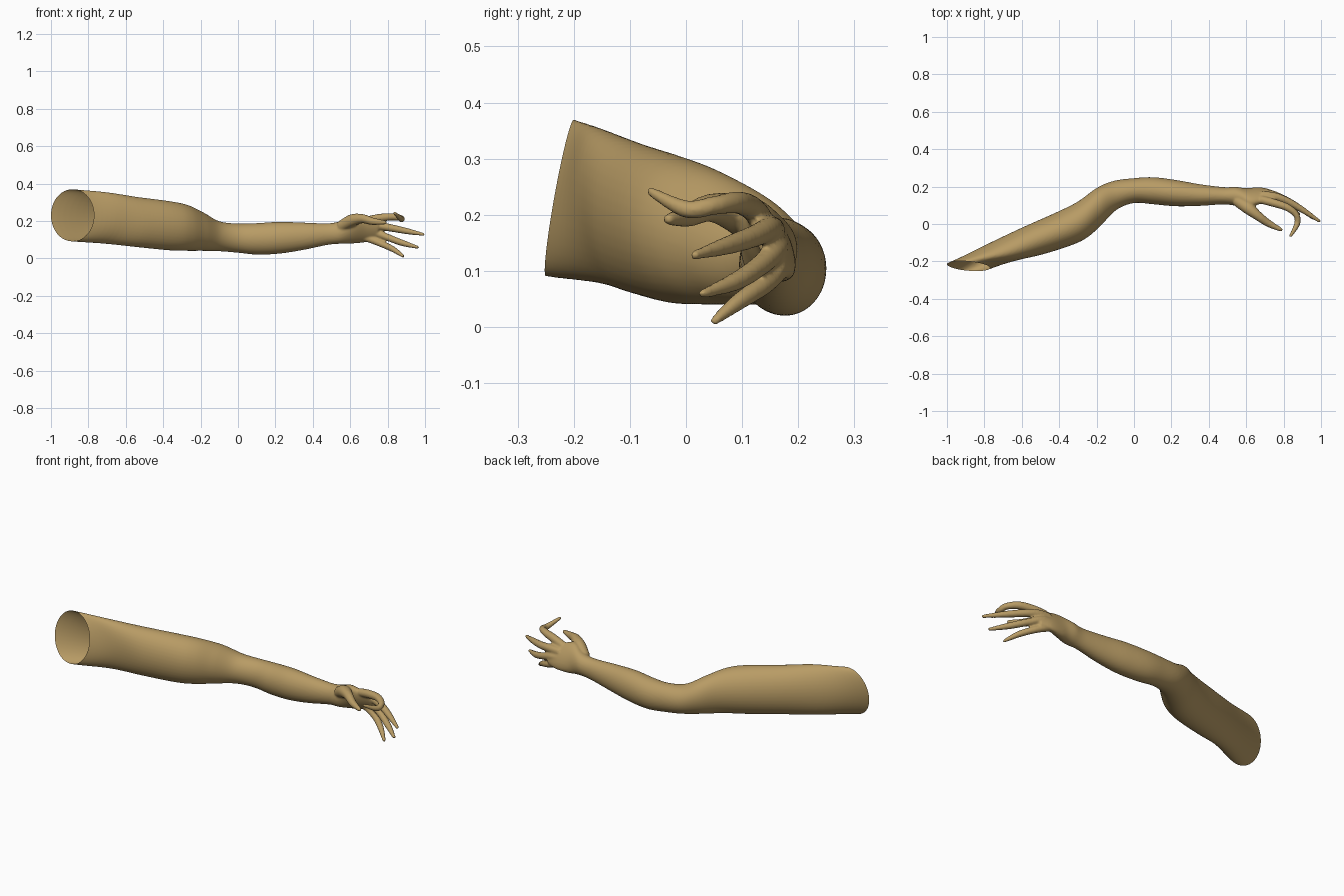
import bpy, bmesh, math
from mathutils import Vector as V

if "Cube" in bpy.data.objects:
    bpy.data.objects.remove(bpy.data.objects["Cube"])

skin = bpy.data.materials.new("tan skin")
skin.diffuse_color = (0.48, 0.33, 0.13, 1)
skin.use_nodes = True
skin.node_tree.nodes["Principled BSDF"].inputs["Base Color"].default_value = skin.diffuse_color
bm = bmesh.new()


def spline(rows, steps):
    """Catmull-Rom through rows of numbers."""
    out = []
    for i in range(len(rows) - 1):
        p = [rows[max(0, min(len(rows) - 1, i + k))] for k in (-1, 0, 1, 2)]
        for s in range(steps):
            t = s / steps
            out.append([0.5 * (2 * b + (c - a) * t + (2 * a - 5 * b + 4 * c - d) * t * t
                               + (3 * b - a - 3 * c + d) * t ** 3) for a, b, c, d in zip(*p)])
    return out + [list(rows[-1])]


def loft(sections, n):
    """Closed tube through ellipses given as centre, half axis, half axis."""
    rings = []
    for c, a, b in sections:
        rings.append([bm.verts.new(c + a * math.cos(2 * math.pi * k / n) + b * math.sin(2 * math.pi * k / n))
                      for k in range(n)])
    for r, q in zip(rings, rings[1:]):
        for k in range(n):
            bm.faces.new((r[k], r[(k + 1) % n], q[(k + 1) % n], q[k]))
    bm.faces.new(rings[0][::-1])
    bm.faces.new(rings[-1])


def finger(points):
    """Round tapered tube through x, y, z, radius."""
    pts = spline(points, 8)
    secs = []
    for i, p in enumerate(pts):
        t = V(pts[min(i + 1, len(pts) - 1)][:3]) - V(pts[max(i - 1, 0)][:3])
        a = t.cross(V((0, 0, 1))).normalized()
        secs.append((V(p[:3]), a * p[3], a.cross(t).normalized() * p[3]))
    end = secs[-1]
    d = (end[0] - secs[-2][0]).normalized()
    r = pts[-1][3]
    for ang in (0.5, 1.0, 1.4):          # rounded fingertip
        secs.append((end[0] + d * r * math.sin(ang), end[1] * math.cos(ang), end[2] * math.cos(ang)))
    loft(secs, 14)


# arm outline: back x, back y, front x, front y, bottom z, top z
outline = [
    (-.80, -.115, -.62, -.193, .078, .354), (-.60, -.02, -.48, -.160, .060, .328),
    (-.42, .06, -.32, -.108, .043, .306), (-.30, .12, -.24, -.065, .040, .285),
    (-.20, .192, -.17, .0, .040, .245), (-.11, .23, -.09, .078, .038, .198),
    (0, .245, 0, .112, .030, .186), (.10, .25, .10, .106, .020, .188),
    (.22, .236, .22, .095, .025, .195), (.35, .213, .35, .097, .045, .191),
    (.48, .197, .48, .105, .072, .187), (.55, .198, .55, .098, .078, .200)]
rim_c, rim_a, rim_b = V((-.885, -.225, .23)), V((.115, -.01, 0)), V((0, .025, .14))
shift = V((-.17, -.066, .015))
rows = [[*(rim_c + shift), *rim_a, *rim_b], [*rim_c, *rim_a, *rim_b]]
for bx, by, fx, fy, z0, z1 in outline:
    rows.append([(bx + fx) / 2, (by + fy) / 2, (z0 + z1) / 2,
                 (fx - bx) / 2, (fy - by) / 2, 0, 0, 0, (z1 - z0) / 2])
# palm, tilted
rows += [[.62, .143, .155, 0, -.038, -.014, 0, -.033, .074],
         [.69, .153, .150, 0, -.026, -.011, 0, -.032, .062],
         [.75, .146, .152, 0, -.017, -.008, 0, -.026, .052]]
loft([(V(r[:3]), V(r[3:6]), V(r[6:])) for r in spline(rows, 6)], 40)

# thumb, index, middle, ring, little finger
finger([(.55, .125, .17, .03), (.61, .085, .203, .033), (.665, .042, .212, .025),
        (.72, .003, .198, .020), (.785, -.03, .192, .011)])
finger([(.68, .13, .20, .022), (.75, .112, .215, .022), (.82, .088, .222, .020), (.868, .048, .216, .017),
        (.872, .0, .210, .016), (.838, -.062, .241, .009)])
finger([(.68, .155, .175, .022), (.75, .147, .174, .022), (.82, .122, .162, .020),
        (.90, .076, .146, .017), (.99, .016, .128, .009)])
finger([(.66, .165, .145, .022), (.73, .160, .138, .022), (.80, .135, .112, .019),
        (.88, .090, .082, .017), (.96, .03, .059, .009)])
finger([(.64, .170, .120, .022), (.70, .165, .105, .021), (.77, .140, .076, .018),
        (.83, .098, .048, .016), (.882, .052, .012, .009)])
bmesh.ops.recalc_face_normals(bm, faces=bm.faces)

raw = bpy.data.meshes.new("arm_raw")
bm.to_mesh(raw)
bm.free()
arm = bpy.data.objects.new("arm", raw)
bpy.context.collection.objects.link(arm)

# fuse the parts and soften the joins
mod = arm.modifiers.new("fuse", 'REMESH')
mod.mode, mod.voxel_size = 'VOXEL', 0.0055
mod = arm.modifiers.new("soften", 'SMOOTH')
mod.factor, mod.iterations = 0.5, 6
mesh = bpy.data.meshes.new_from_object(arm.evaluated_get(bpy.context.evaluated_depsgraph_get()))
arm.modifiers.clear()

# open slanted cut at the upper end
bm = bmesh.new()
bm.from_mesh(mesh)
normal = rim_a.cross(rim_b).normalized()
if normal.dot(shift) < 0:
    normal.negate()
near = [v for v in bm.verts if v.co.x < -.5]
geom = set(near) | {e for v in near for e in v.link_edges} | {f for v in near for f in v.link_faces}
bmesh.ops.bisect_plane(bm, geom=list(geom), plane_co=rim_c, plane_no=normal, clear_outer=True)
for f in bm.faces:
    f.smooth = True
bm.to_mesh(mesh)
bm.free()
arm.data = mesh
mesh.materials.clear()
mesh.materials.append(skin)
